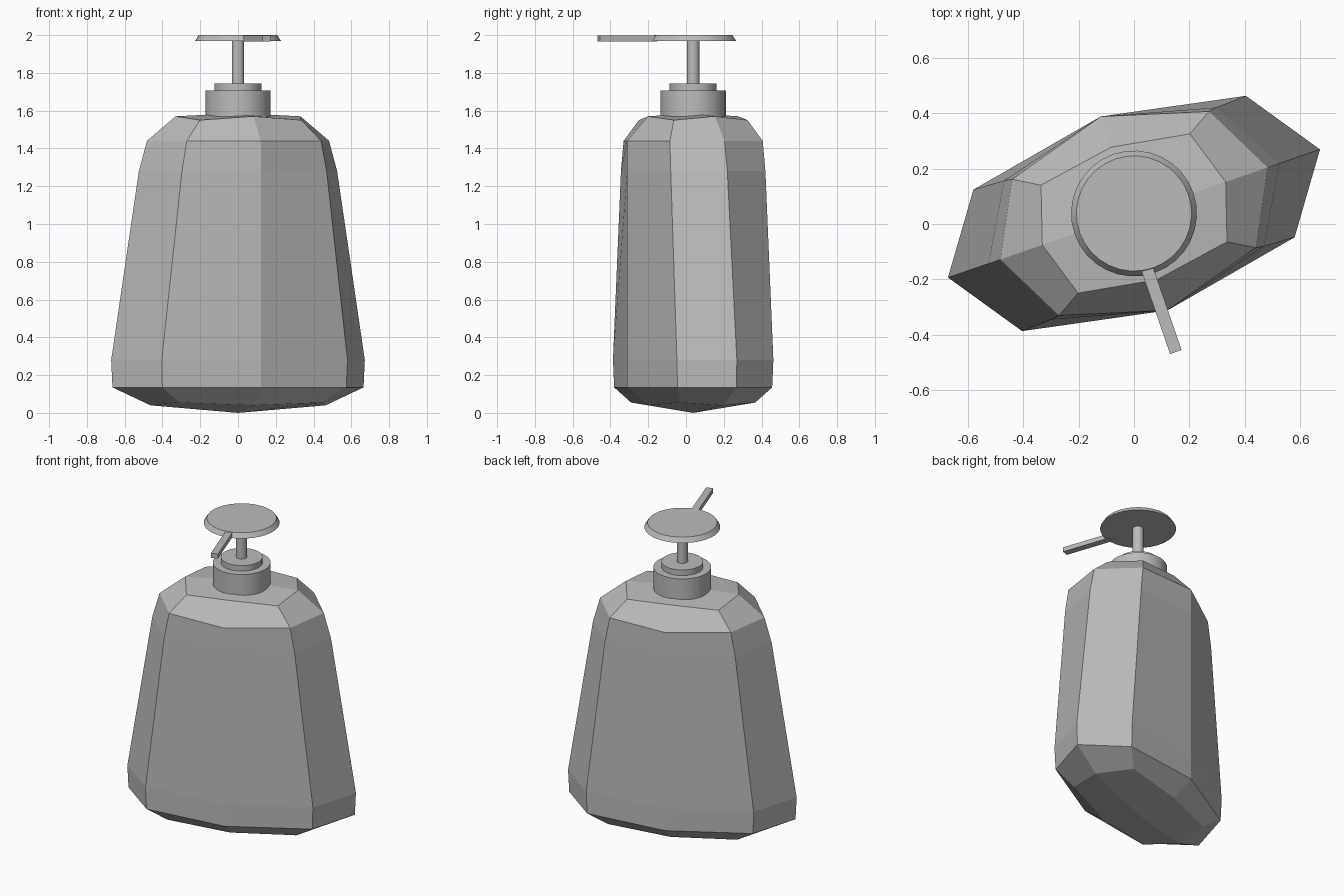
import bpy
import bmesh
import math
from mathutils import Matrix

cube = bpy.data.objects.get("Cube")
if cube:
    bpy.data.objects.remove(cube, do_unlink=True)

grey = bpy.data.materials.new("plain grey")
grey.use_nodes = True
grey.diffuse_color = (0.5, 0.5, 0.5, 1)
grey.node_tree.nodes["Principled BSDF"].inputs["Base Color"].default_value = (0.5, 0.5, 0.5, 1)

# The whole dispenser is turned about its vertical axis
PLACE = Matrix.Translation((0, 0.038, 0)) @ Matrix.Rotation(math.radians(19), 4, "Z")


def finish(bm, name, smooth=False):
    bmesh.ops.recalc_face_normals(bm, faces=bm.faces)
    mesh = bpy.data.meshes.new(name)
    bm.to_mesh(mesh)
    bm.free()
    mesh.materials.append(grey)
    obj = bpy.data.objects.new(name, mesh)
    obj.matrix_world = PLACE
    bpy.context.collection.objects.link(obj)
    if smooth:
        bpy.ops.object.select_all(action="DESELECT")
        obj.select_set(True)
        bpy.context.view_layer.objects.active = obj
        bpy.ops.object.shade_smooth_by_angle(angle=math.radians(30))
    return obj


def cone(name, r_low, r_high, z_low, z_high, sides=32):
    bm = bmesh.new()
    bmesh.ops.create_cone(bm, cap_ends=True, segments=sides, radius1=r_low, radius2=r_high,
                          depth=z_high - z_low,
                          matrix=Matrix.Translation((0, 0, (z_low + z_high) / 2)))
    return finish(bm, name, smooth=True)


# Bottle: eight-sided rings, each given as
# end reach, corner x, corner y, side reach, height, corner height
rings = [
    (0.49, 0.40, 0.21, 0.25, 0.04, 0.055),
    (0.703, 0.515, 0.265, 0.37, 0.135, 0.135),
    (0.71, 0.52, 0.27, 0.37, 0.28, 0.28),
    (0.555, 0.405, 0.265, 0.37, 1.28, 1.28),
    (0.51, 0.376, 0.26, 0.37, 1.44, 1.44),
    (0.35, 0.284, 0.206, 0.253, 1.57, 1.55),
]
bm = bmesh.new()
loops = []
for end, cx, cy, side, z, cz in rings:
    points = [(end, 0, z), (cx, cy, cz), (0, side, z), (-cx, cy, cz),
              (-end, 0, z), (-cx, -cy, cz), (0, -side, z), (cx, -cy, cz)]
    loops.append([bm.verts.new(p) for p in points])
for low, high in zip(loops, loops[1:]):
    for i in range(8):
        j = (i + 1) % 8
        bm.faces.new((low[i], low[j], high[j], high[i]))
# Four quads meet at the middle of the base and of the shoulder
for loop, z in ((loops[0], 0), (loops[-1], 1.587)):
    middle = bm.verts.new((0, 0, z))
    for i in range(0, 8, 2):
        bm.faces.new((middle, loop[i], loop[i + 1], loop[(i + 2) % 8]))
finish(bm, "bottle")

# Pump
cone("collar", 0.173, 0.173, 1.57, 1.708)
cone("collar_cap", 0.125, 0.125, 1.70, 1.745)
cone("pump_stem", 0.033, 0.033, 1.74, 1.975)
cone("pump_head", 0.227, 0.208, 1.97, 2.0)

# Spout
bm = bmesh.new()
bmesh.ops.create_cube(bm, size=1, matrix=Matrix.Translation((-0.02, -0.362, 1.982))
                      @ Matrix.Diagonal((0.044, 0.32, 0.03, 1)))
finish(bm, "spout")
